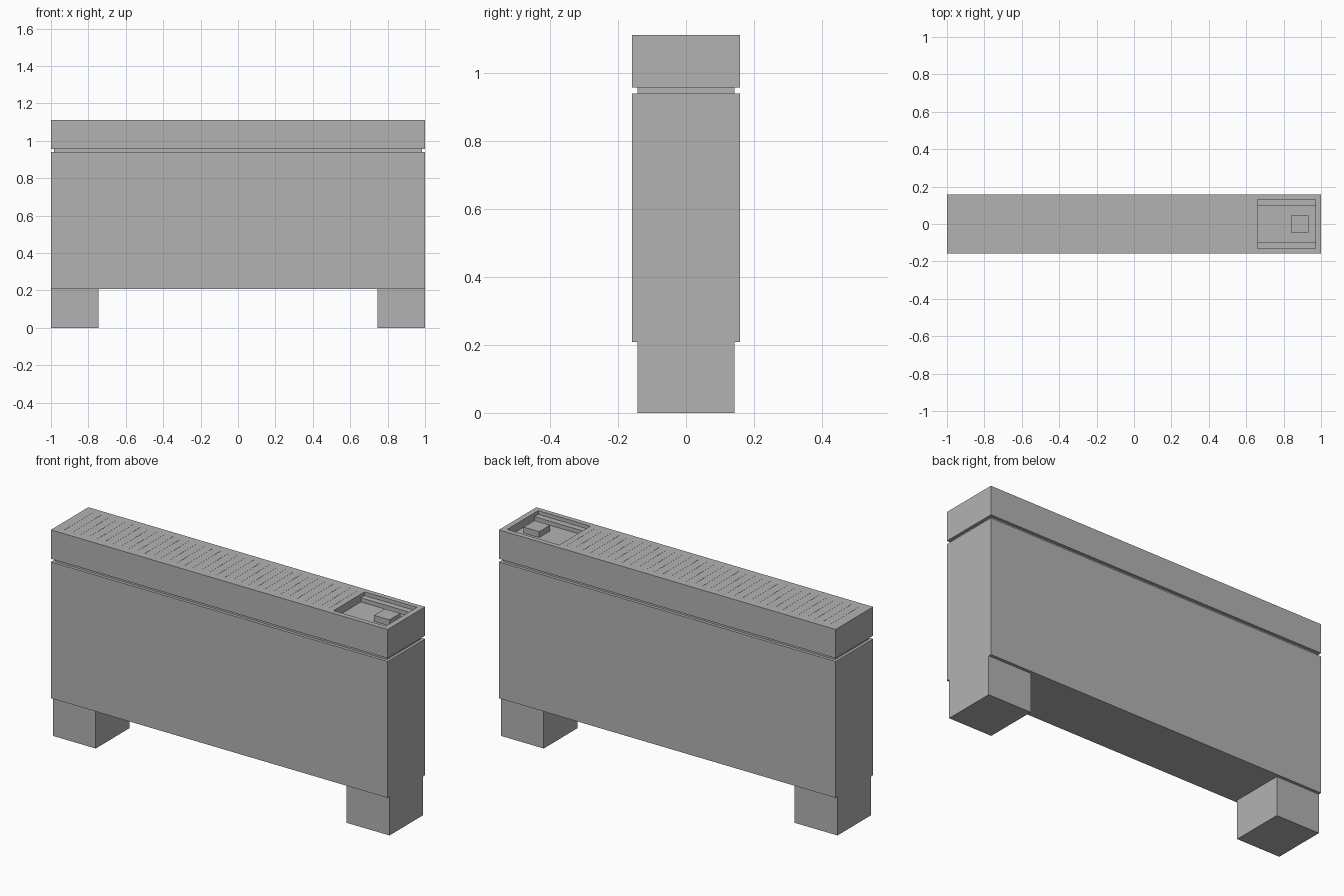
import bpy
import bmesh
from mathutils import Matrix, Vector

cube = bpy.data.objects.get("Cube")
if cube:
    bpy.data.objects.remove(cube, do_unlink=True)

grey = bpy.data.materials.new("grey metal")
grey.use_nodes = True
grey.diffuse_color = (0.45, 0.45, 0.45, 1)
grey.node_tree.nodes["Principled BSDF"].inputs["Base Color"].default_value = (0.45, 0.45, 0.45, 1)


def boxes(name, spans):
    """One object made of boxes, each given as x0, x1, y0, y1, z0, z1."""
    bm = bmesh.new()
    for x0, x1, y0, y1, z0, z1 in spans:
        centre = Vector((x0 + x1, y0 + y1, z0 + z1)) / 2
        size = Matrix.Diagonal((x1 - x0, y1 - y0, z1 - z0, 1))
        bmesh.ops.create_cube(bm, size=1, matrix=Matrix.Translation(centre) @ size)
    mesh = bpy.data.meshes.new(name)
    bm.to_mesh(mesh)
    bm.free()
    mesh.materials.append(grey)
    obj = bpy.data.objects.new(name, mesh)
    bpy.context.collection.objects.link(obj)
    return obj


def cut(target, name, spans):
    """Subtract boxes from a part and drop the cutter."""
    cutter = boxes(name, spans)
    cutter.hide_render = True
    mod = target.modifiers.new(name, 'BOOLEAN')
    mod.operation = 'DIFFERENCE'
    mod.solver = 'EXACT'
    mod.object = cutter
    bpy.context.view_layer.objects.active = target
    bpy.ops.object.modifier_apply(modifier=mod.name)
    bpy.data.objects.remove(cutter, do_unlink=True)


DEPTH = 0.159   # half depth of the casing
INNER = 0.143   # half depth of the feet and the neck
TOP = 1.112
FLOOR = TOP - 0.042

# Feet
boxes("right_foot", [(-1, -0.745, -INNER, INNER, 0, 0.208)])
boxes("left_foot", [(0.745, 1, -INNER, INNER, 0, 0.208)])

# Casing, recessed neck and lid
boxes("main_casing", [(-1, 1, -DEPTH, DEPTH, 0.208, 0.94)])
boxes("recessed_neck", [(-0.985, 0.985, -INNER, INNER, 0.94, 0.957)])
lid = boxes("top_lid", [(-1, 1, -DEPTH, DEPTH, 0.957, TOP)])

# Control recess with a ledge along its front and back
cut(lid, "recess_upper_cutter", [(0.66, 0.97, -0.132, 0.132, TOP - 0.02, TOP + 0.1)])
cut(lid, "recess_lower_cutter", [(0.66, 0.97, -0.1, 0.1, FLOOR, TOP + 0.1)])

# Hairline vent slits across the lid
cut(lid, "vent_slit_cutter",
    [(x - 0.0004, x + 0.0004, -0.12, 0.12, TOP - 0.004, TOP + 0.1)
     for x in (-0.945 + 0.0476 * i for i in range(34))])

# Control knob in the recess
boxes("control_knob", [(0.84, 0.932, -0.046, 0.046, FLOOR, TOP - 0.01)])
